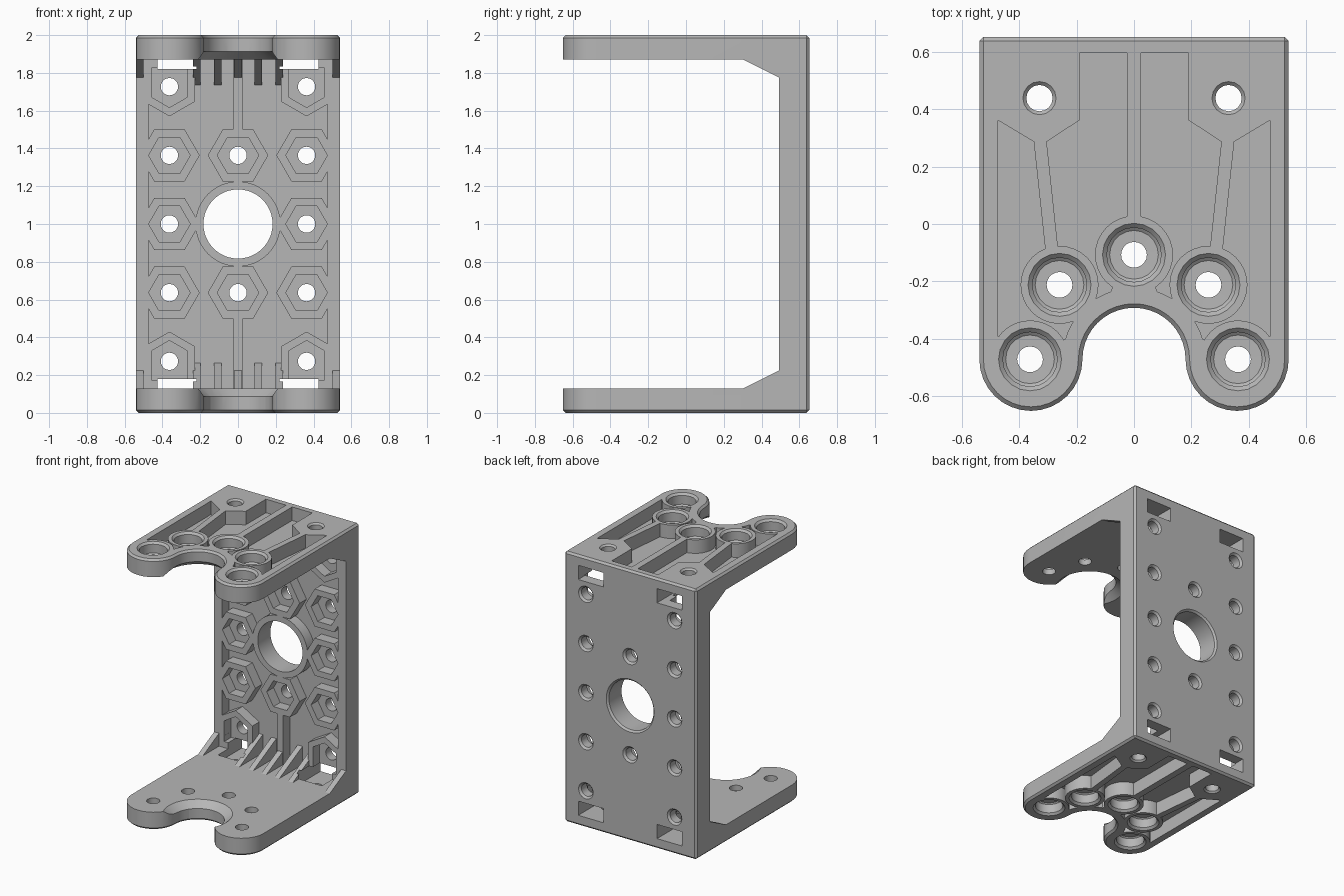
import bpy, bmesh, math
from mathutils import Vector

cube = bpy.data.objects.get("Cube")
if cube:
    bpy.data.objects.remove(cube, do_unlink=True)

W, FRONT, BACK, T = 0.54, 0.49, 0.65, 0.13   # half width, wall faces, plate thickness
PRONG_Y, PRONG_R = -0.475, 0.18
CHAMFER = 0.014

grey = bpy.data.materials.new("grey_plastic")
grey.use_nodes = True
colour = (0.47, 0.47, 0.47, 1)
grey.diffuse_color = colour
grey.node_tree.nodes["Principled BSDF"].inputs["Base Color"].default_value = colour

AXES = {"x": lambda a, b, h: (h, a, b),
        "y": lambda a, b, h: (a, h, b),
        "z": lambda a, b, h: (a, b, h)}


def loft(rings, axis, name="helper", bevel_test=None):
    """Solid through a list of (height, outline) rings along an axis."""
    bm = bmesh.new()
    loops = [[bm.verts.new(AXES[axis](a, b, h)) for a, b in pts] for h, pts in rings]
    n = len(loops[0])
    bm.faces.new(loops[0])
    bm.faces.new(loops[-1])
    for low, high in zip(loops, loops[1:]):
        for i in range(n):
            j = (i + 1) % n
            bm.faces.new((low[i], low[j], high[j], high[i]))
    bmesh.ops.recalc_face_normals(bm, faces=bm.faces)
    if bevel_test:
        edges = [e for e in bm.edges if bevel_test((e.verts[0].co + e.verts[1].co) / 2)]
        bmesh.ops.bevel(bm, geom=edges, offset=CHAMFER, segments=1, affect="EDGES")
        bmesh.ops.recalc_face_normals(bm, faces=bm.faces)
    mesh = bpy.data.meshes.new(name)
    bm.to_mesh(mesh)
    bm.free()
    mesh.materials.append(grey)
    ob = bpy.data.objects.new(name, mesh)
    bpy.context.collection.objects.link(ob)
    return ob


def prism(pts, axis, lo, hi, **kw):
    return loft([(lo, pts), (hi, pts)], axis, **kw)


def box(x0, x1, y0, y1, z0, z1, **kw):
    return prism([(x0, y0), (x1, y0), (x1, y1), (x0, y1)], "z", z0, z1, **kw)


def arc(cx, cy, r, start, end, n):
    angles = [math.radians(start + (end - start) * i / n) for i in range(n + 1)]
    return [(cx + r * math.cos(t), cy + r * math.sin(t)) for t in angles]


def lathe(cx, cy, profile, axis, n=24, phase=0):
    """Round or polygonal solid from a (height, radius) profile."""
    return loft([(h, arc(cx, cy, r, phase, phase + 360, n)[:-1]) for h, r in profile], axis)


def combine(target, tool, operation):
    mod = target.modifiers.new("bool", "BOOLEAN")
    mod.operation = operation
    mod.solver = "EXACT"
    mod.object = tool
    bpy.context.view_layer.objects.active = target
    bpy.ops.object.modifier_apply(modifier=mod.name)
    bpy.data.objects.remove(tool, do_unlink=True)


def add(target, tool):
    combine(target, tool, "UNION")


def cut(target, tool):
    combine(target, tool, "DIFFERENCE")


# Upright wall with chamfered outer edges
body = box(-W, W, FRONT, BACK, 0, 2, name="bracket",
           bevel_test=lambda p: p.y > BACK - 0.01 or abs(p.z - 1) > 0.99)

# Two forked plates
outline = ([(W, 0.55)] + arc(0.36, PRONG_Y, PRONG_R, 0, -180, 16)
           + arc(0, PRONG_Y, PRONG_R, 0, 180, 20)[1:-1]
           + arc(-0.36, PRONG_Y, PRONG_R, 0, -180, 16) + [(-W, 0.55)])


def depth(s, d):
    """Height at distance d inside the top (s=1) or bottom (s=-1) face."""
    return 1 + s * (1 - d)


for s in (1, -1):
    outer = depth(s, 0)
    add(body, prism(outline, "z", depth(s, T), outer,
                    bevel_test=lambda p: abs(p.z - outer) < 0.001))

# Wall bolt positions: side columns (corner ones point up) and centre pair
STEP = 0.3635
corners = [(sx * 0.363, 1 + sz * 2 * STEP, sz) for sx in (1, -1) for sz in (1, -1)]
bolts = [(sx * 0.363, 1 + k * STEP) for sx in (1, -1) for k in (-1, 0, 1)]
bolts += [(0, 1 + STEP), (0, 1 - STEP)]

# Hollow on the inside of the wall, leaving bosses and a centre rib
FLOOR = 0.57
hollow = box(-0.475, 0.475, 0.4, FLOOR, T, 2 - T)
span = [(0.3, 1), (0.7, 1)]


def scaled(r):
    return [(h, r * k) for h, k in span]


for x, z in bolts:
    cut(hollow, lathe(x, z, scaled(0.16), "y", 6))
for x, z, s in corners:
    cut(hollow, lathe(x, z, scaled(0.157), "y", 6, 30))
    end = 1 + s
    cut(hollow, box(x - 0.136, x + 0.136, 0.3, 0.7, min(z, end), max(z, end)))
cut(hollow, lathe(0, 1, scaled(0.225), "y", 48))
for s in (1, -1):
    near, far = 1 + s * 0.2, 1 + s * 1.1
    cut(hollow, box(-0.025, 0.025, 0.3, 0.7, min(near, far), max(near, far)))
cut(body, hollow)

# Gusset ribs in both inner corners
for s in (1, -1):
    for x in (-0.52, -0.218, -0.107, 0, 0.107, 0.218, 0.52):
        rib = [(0.3, depth(s, T)), (0.6, depth(s, 0.28)),
               (0.6, depth(s, 0.115)), (0.3, depth(s, 0.115))]
        add(body, prism(rib, "x", x - 0.02, x + 0.02))

# Pockets in the outer face of each plate, leaving round bosses
seats = [(0, -0.11)] + [(sx * x, y) for sx in (1, -1)
                        for x, y in ((0.26, -0.215), (0.363, PRONG_Y))]
side_pocket = [(0.475, 0.36), (0.35, 0.285), (0.31, -0.09), (0.26, -0.215),
               (0.2, -0.38), (0.36, PRONG_Y), (0.475, -0.395)]
mid_pocket = [(0.025, 0.595), (0.19, 0.595), (0.19, 0.36), (0.305, 0.285),
              (0.265, -0.09), (0.26, -0.215), (0.1, -0.28), (0.025, -0.11)]
for s in (1, -1):
    for sx in (1, -1):
        for shape in (side_pocket, mid_pocket):
            pocket = prism([(sx * x, y) for x, y in shape], "z",
                           depth(s, -0.05), depth(s, 0.1))
            keep = [(depth(s, -0.1), 1), (depth(s, 0.2), 1)]
            for x, y in seats:
                if x * sx >= 0:
                    cut(pocket, lathe(x, y, [(h, 0.136) for h, k in keep], "z", 32))
            cut(pocket, lathe(0, PRONG_Y, [(h, 0.25) for h, k in keep], "z", 48))
            cut(body, pocket)

# Plate holes: counterbored seats, plain bolt holes, nut slots, fork relief
for s in (1, -1):
    for x, y in seats:
        profile = [(-0.02, 0.11), (0, 0.11), (0.015, 0.095), (0.08, 0.095),
                   (0.08 + 0.008, 0.085), (0.089, 0.045), (0.2, 0.045)]
        cut(body, lathe(x, y, [(depth(s, d), r) for d, r in profile], "z", 20))
    for sx in (1, -1):
        profile = [(-0.02, 0.058), (0, 0.058), (0.012, 0.046), (0.2, 0.046)]
        cut(body, lathe(sx * 0.33, 0.437, [(depth(s, d), r) for d, r in profile], "z", 16))
        xs = sorted((sx * 0.22, sx * 0.425))
        zs = sorted((depth(s, 0.075), depth(s, 0.18)))
        cut(body, box(*xs, 0.37, 0.7, *zs))
    relief = [(0.085, 0.178), (0.15, 0.26)]
    cut(body, lathe(0, PRONG_Y, [(depth(s, d), r) for d, r in relief], "z", 40))

# Wall holes with hexagonal nut recesses
bolt_profile = [(0.3, 0.046), (0.636, 0.046), (BACK, 0.06), (0.7, 0.06)]
for x, z in bolts:
    cut(body, lathe(x, z, [(0.4, 0.11), (FLOOR, 0.11)], "y", 6))
    cut(body, lathe(x, z, bolt_profile, "y", 20))
for x, z, s in corners:
    cut(body, lathe(x, z, [(0.4, 0.11), (FLOOR, 0.11)], "y", 6, 30))
    zs = sorted((z, depth(s, 0.175)))
    cut(body, box(x - 0.095, x + 0.095, 0.4, FLOOR, *zs))
    cut(body, lathe(x, z, bolt_profile, "y", 20))
cut(body, lathe(0, 1, [(0.3, 0.183), (0.637, 0.183), (BACK, 0.196), (0.7, 0.196)], "y", 48))

# Centre the bracket and stand it on the ground
corner = [Vector(c) for c in body.bound_box]
mid_y = (min(c.y for c in corner) + max(c.y for c in corner)) / 2
for v in body.data.vertices:
    v.co.y -= mid_y

bpy.ops.object.select_all(action="DESELECT")
body.select_set(True)
bpy.context.view_layer.objects.active = body
bpy.ops.object.shade_smooth_by_angle(angle=math.radians(25))
